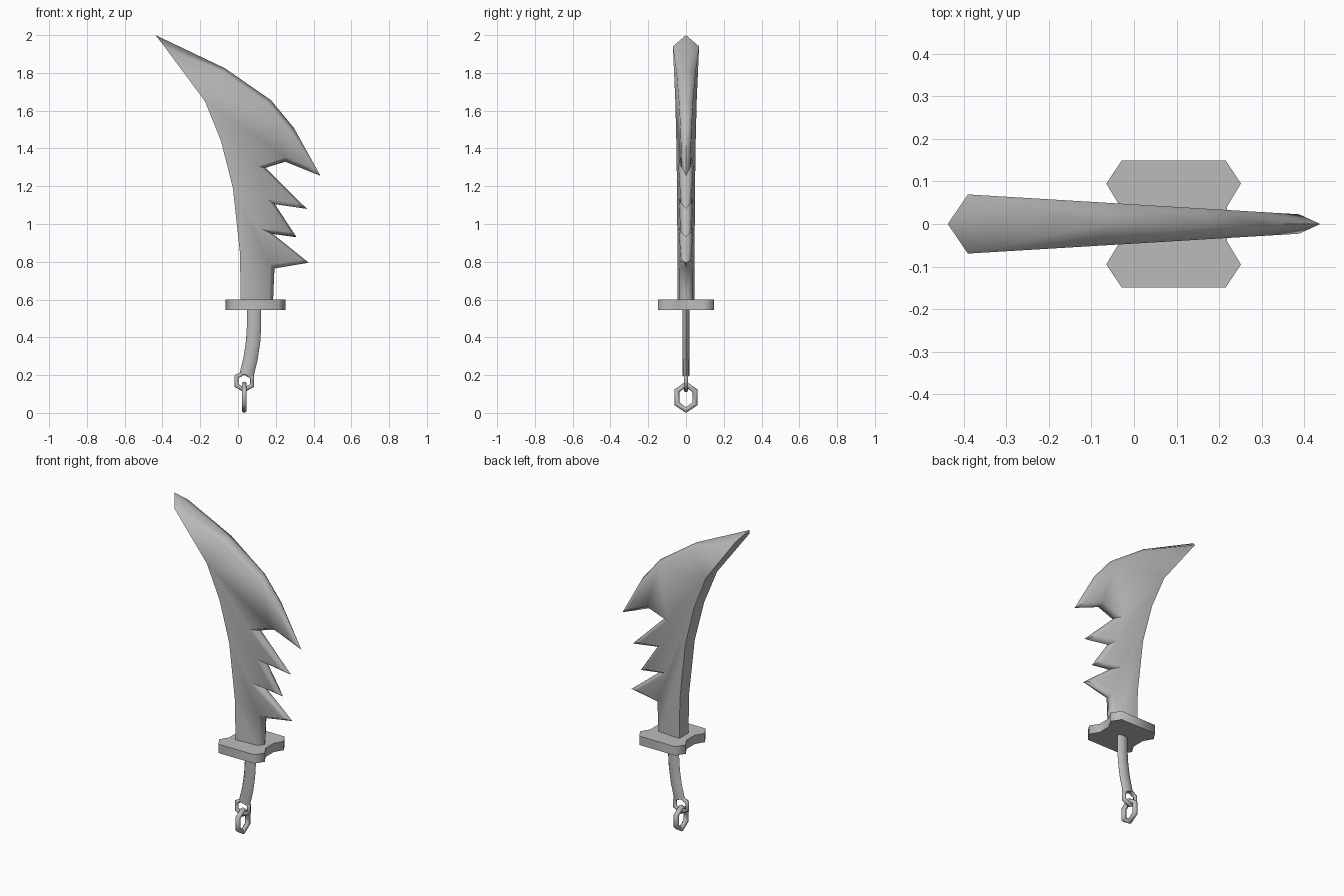
import bpy, bmesh, math
from mathutils import Vector, Matrix

cube = bpy.data.objects.get("Cube")
if cube:
    bpy.data.objects.remove(cube, do_unlink=True)

steel = bpy.data.materials.new("grey steel")
steel.use_nodes = True
GREY = (0.5, 0.5, 0.5, 1)
steel.diffuse_color = GREY
steel.node_tree.nodes["Principled BSDF"].inputs["Base Color"].default_value = GREY


def finish(name, bm, angle):
    """Turn a bmesh into a smooth-shaded steel object."""
    bmesh.ops.recalc_face_normals(bm, faces=bm.faces[:])
    mesh = bpy.data.meshes.new(name)
    bm.to_mesh(mesh)
    bm.free()
    obj = bpy.data.objects.new(name, mesh)
    bpy.context.collection.objects.link(obj)
    mesh.materials.append(steel)
    bpy.ops.object.select_all(action="DESELECT")
    obj.select_set(True)
    bpy.context.view_layer.objects.active = obj
    bpy.ops.object.shade_smooth_by_angle(angle=math.radians(angle))
    return obj


# Blade: flat thick spine, wedge-shaped body, bevelled jagged cutting edge
spine = [(0.015, 0.58), (0.01, 0.85), (-0.027, 1.19), (-0.09, 1.44), (-0.175, 1.65), (-0.39, 1.94)]
edge = [(-0.437, 2.0), (-0.07, 1.825), (0.175, 1.655), (0.295, 1.51), (0.437, 1.255),
        (0.25, 1.33), (0.145, 1.297), (0.365, 1.08), (0.195, 1.105), (0.31, 0.93),
        (0.185, 0.947), (0.375, 0.795), (0.193, 0.765), (0.185, 0.58)]
BEVEL = 0.022


def half_thickness(x):
    return 0.046 - 0.06 * x


def inset(i):
    """Mitred inward offset of a cutting-edge point."""
    p = Vector(edge[i])
    before = (p - Vector(edge[i - 1])).normalized()
    after = (Vector(edge[i + 1]) - p).normalized() if i + 1 < len(edge) else before
    n1, n2 = (Vector((d.y, -d.x)) for d in (before, after))
    return p + (n1 + n2) * BEVEL / (1 + n1.dot(n2))


rim = [inset(i) for i in range(1, len(edge))]
bm = bmesh.new()
ridge = [bm.verts.new((x, 0, z)) for x, z in edge]
sides = []
for s in (-1, 1):
    back = [bm.verts.new((x, s * half_thickness(x), z)) for x, z in spine]
    front = [bm.verts.new((x, s * half_thickness(x), z)) for x, z in rim]
    bm.faces.new(back + front)
    bm.faces.new((back[-1], ridge[0], ridge[1], front[0]))
    for i in range(len(front) - 1):
        bm.faces.new((front[i], ridge[i + 1], ridge[i + 2], front[i + 1]))
    sides.append((back, front))
(back_a, front_a), (back_b, front_b) = sides
for i in range(len(spine) - 1):
    bm.faces.new((back_a[i], back_a[i + 1], back_b[i + 1], back_b[i]))
bm.faces.new((back_a[-1], ridge[0], back_b[-1]))
bm.faces.new((back_a[0], back_b[0], front_b[-1], ridge[-1], front_a[-1]))
finish("blade", bm, 70)

# Guard: flat plate with a narrowed waist, mirrored in both directions
quarter = [(0.125, 0.04), (0.158, 0.095), (0.122, 0.149)]
half = quarter + [(-x, y) for x, y in reversed(quarter)]
outline = half + [(-x, -y) for x, y in half]
bm = bmesh.new()
base = bm.faces.new([bm.verts.new((0.093 + x, y, 0.545)) for x, y in outline])
top = bmesh.ops.extrude_face_region(bm, geom=[base], use_keep_orig=True)["geom"]
bmesh.ops.translate(bm, vec=(0, 0, 0.055), verts=[v for v in top if isinstance(v, bmesh.types.BMVert)])
finish("guard", bm, 65)

# Grip: oval section swept down a gentle curve
path = [(0.085, 0.56), (0.085, 0.46), (0.08, 0.38), (0.067, 0.29), (0.045, 0.2)]
SIDES = 8
bm = bmesh.new()
rings = []
for i, (x, z) in enumerate(path):
    a, b = path[max(i - 1, 0)], path[min(i + 1, len(path) - 1)]
    d = Vector((b[0] - a[0], 0, b[1] - a[1])).normalized()
    across = Vector((-d.z, 0, d.x))
    ring = []
    for k in range(SIDES):
        t = math.tau * k / SIDES
        ring.append(bm.verts.new(Vector((x, 0, z)) + across * 0.038 * math.cos(t)
                                 + Vector((0, 0.018 * math.sin(t), 0))))
    rings.append(ring)
for r, q in zip(rings, rings[1:]):
    for k in range(SIDES):
        n = (k + 1) % SIDES
        bm.faces.new((r[k], r[n], q[n], q[k]))
bm.faces.new(rings[0])
bm.faces.new(rings[-1])
finish("grip", bm, 60)


# Chain: two interlocking six-sided links
def link(name, centre, width, height, wire, turn):
    bm = bmesh.new()
    loops = []
    for i in range(6):
        a = math.tau * i / 6
        loop = []
        for k in range(6):
            t = math.tau * k / 6
            r = wire * math.cos(t)
            loop.append(bm.verts.new(((width + r) * math.sin(a), wire * math.sin(t),
                                      (height + r) * math.cos(a))))
        loops.append(loop)
    for i in range(6):
        r, q = loops[i], loops[(i + 1) % 6]
        for k in range(6):
            n = (k + 1) % 6
            bm.faces.new((r[k], r[n], q[n], q[k]))
    bm.transform(Matrix.Translation(centre) @ Matrix.Rotation(turn, 4, "Z"))
    finish(name, bm, 65)


link("upper_link", (0.033, 0, 0.168), 0.048, 0.046, 0.013, 0)
link("lower_link", (0.033, 0, 0.083), 0.056, 0.068, 0.015, math.pi / 2)
